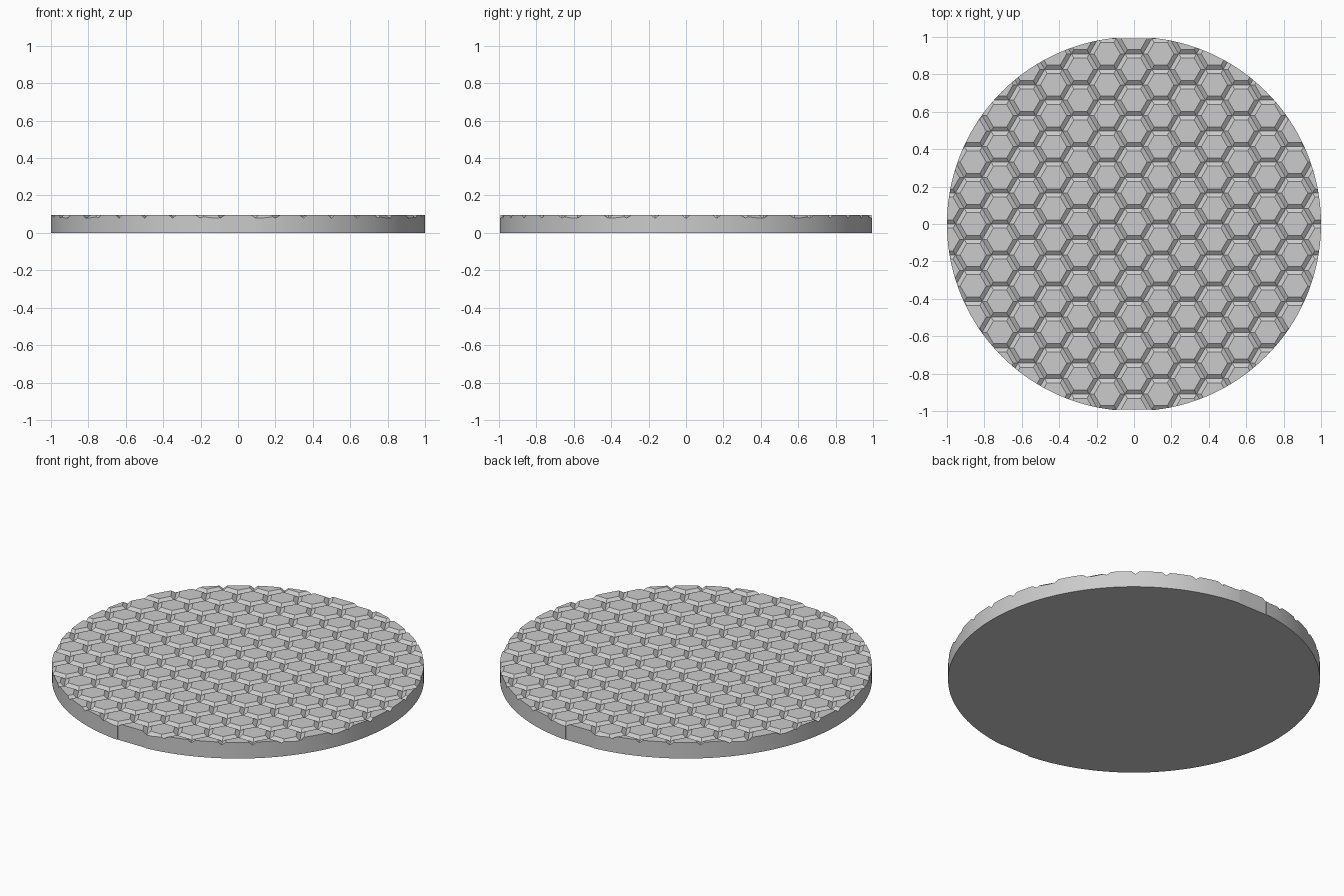
import bpy, bmesh, math

if "Cube" in bpy.data.objects:
    bpy.data.objects.remove(bpy.data.objects["Cube"])

TOP, FLOOR = 0.096, 0.079      # tile top and groove bottom heights
S = 0.0955                     # hexagon side
BEVEL = 0.022                  # half width of the V grooves
PITCH = S * math.sqrt(3)


def make_object(name, bm):
    bmesh.ops.recalc_face_normals(bm, faces=bm.faces[:])
    mesh = bpy.data.meshes.new(name)
    bm.to_mesh(mesh)
    bm.free()
    obj = bpy.data.objects.new(name, mesh)
    bpy.context.collection.objects.link(obj)
    return obj


def hexagon(bm, cx, cy, r, z):
    return [bm.verts.new((cx + r * math.cos(math.radians(60 * k)),
                          cy + r * math.sin(math.radians(60 * k)), z)) for k in range(6)]


# sheet of bevelled hexagonal tiles
bm = bmesh.new()
inner_r = S - BEVEL / math.cos(math.radians(30))
for i in range(-9, 10):
    for j in range(-9, 10):
        cx, cy = i * 1.5 * S, (j + (i % 2) / 2) * PITCH
        if math.hypot(cx, cy) > 1.2:
            continue
        outer = hexagon(bm, cx, cy, S, FLOOR)
        inner = hexagon(bm, cx, cy, inner_r, TOP)
        bm.faces.new(inner)
        for k in range(6):
            n = (k + 1) % 6
            bm.faces.new((outer[k], outer[n], inner[n], inner[k]))
bmesh.ops.remove_doubles(bm, verts=bm.verts[:], dist=0.001)

# thicken the sheet below the ground plane
rim = [e for e in bm.edges if e.is_boundary]
ext = bmesh.ops.extrude_edge_only(bm, edges=rim)["geom"]
for v in ext:
    if isinstance(v, bmesh.types.BMVert):
        v.co.z = -0.1
bmesh.ops.holes_fill(bm, edges=[e for e in bm.edges if e.is_boundary], sides=0)
disc = make_object("hex_tiled_disc", bm)

# round outline with a small flat at front and back
HALF, FLAT = 0.094, 0.992
a0 = math.asin(HALF)
pts = []
for sign in (1, -1):
    start, end = -math.pi / 2 + a0, math.pi / 2 - a0
    for k in range(121):
        a = start + (end - start) * k / 120
        pts.append((sign * math.cos(a), sign * math.sin(a)))
    pts += [(sign * HALF, sign * FLAT), (-sign * HALF, sign * FLAT)]
bm = bmesh.new()
face = bm.faces.new([bm.verts.new((x, y, 0)) for x, y in pts])
up = bmesh.ops.extrude_face_region(bm, geom=[face])["geom"]
for v in up:
    if isinstance(v, bmesh.types.BMVert):
        v.co.z = 0.3
cutter = make_object("outline_cutter", bm)
cutter.hide_render = True

# trim the sheet to the outline
mod = disc.modifiers.new("trim", 'BOOLEAN')
mod.operation = 'INTERSECT'
mod.solver = 'EXACT'
mod.object = cutter
bpy.context.view_layer.objects.active = disc
disc.select_set(True)
bpy.ops.object.modifier_apply(modifier="trim")
bpy.data.objects.remove(cutter)
bpy.ops.object.shade_smooth_by_angle(angle=math.radians(12))
